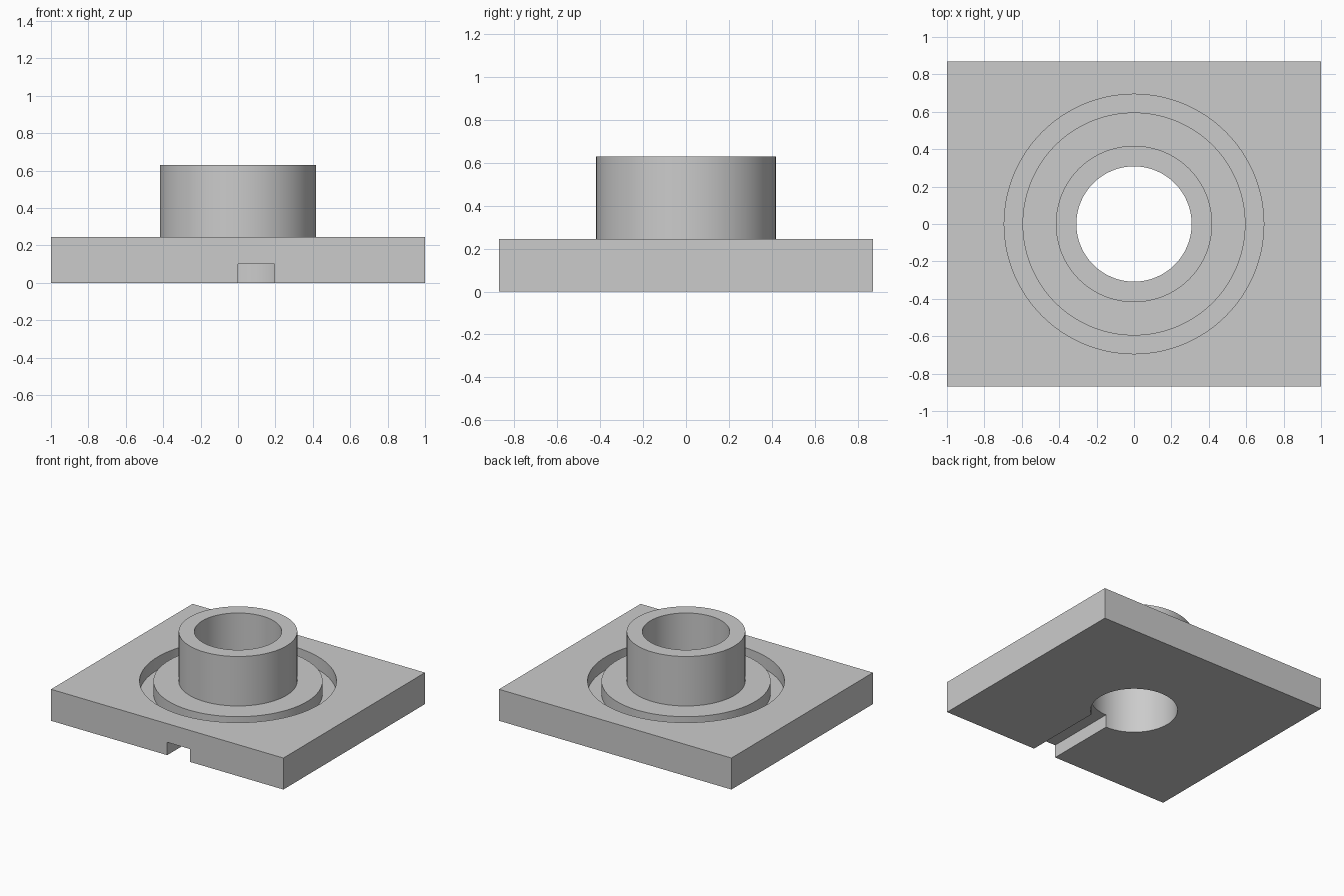
import bpy
import bmesh
import math
from mathutils import Matrix, Vector

cube = bpy.data.objects.get("Cube")
if cube:
    bpy.data.objects.remove(cube, do_unlink=True)

SEGMENTS = 128
PLATE_TOP = 0.245
BOSS_TOP = 0.63
GROOVE_DEPTH = 0.1

grey = bpy.data.materials.new("plain grey")
grey.use_nodes = True
colour = (0.6, 0.6, 0.6, 1)
grey.diffuse_color = colour
grey.node_tree.nodes["Principled BSDF"].inputs["Base Color"].default_value = colour


def make_object(name, bm):
    bmesh.ops.recalc_face_normals(bm, faces=bm.faces)
    mesh = bpy.data.meshes.new(name)
    bm.to_mesh(mesh)
    bm.free()
    mesh.materials.append(grey)
    obj = bpy.data.objects.new(name, mesh)
    bpy.context.collection.objects.link(obj)
    return obj


def box(name, low, high):
    low, high = Vector(low), Vector(high)
    bm = bmesh.new()
    placing = Matrix.Translation((low + high) / 2) @ Matrix.Diagonal((*(high - low), 1))
    bmesh.ops.create_cube(bm, size=1, matrix=placing)
    return make_object(name, bm)


def cylinder(name, radius, bottom, top):
    bm = bmesh.new()
    bmesh.ops.create_cone(bm, cap_ends=True, segments=SEGMENTS, radius1=radius, radius2=radius,
                          depth=top - bottom,
                          matrix=Matrix.Translation((0, 0, (bottom + top) / 2)))
    return make_object(name, bm)


def ring(name, inner, outer, bottom, top):
    # Square section swept round the z axis
    bm = bmesh.new()
    section = [(inner, bottom), (outer, bottom), (outer, top), (inner, top)]
    loops = []
    for i in range(SEGMENTS):
        a = math.tau * i / SEGMENTS
        loops.append([bm.verts.new((r * math.cos(a), r * math.sin(a), z)) for r, z in section])
    for i, here in enumerate(loops):
        after = loops[(i + 1) % SEGMENTS]
        for j in range(4):
            k = (j + 1) % 4
            bm.faces.new((here[j], after[j], after[k], here[k]))
    return make_object(name, bm)


def combine(target, tool, operation):
    # Apply the boolean and discard its tool
    mod = target.modifiers.new(tool.name, 'BOOLEAN')
    mod.operation = operation
    mod.solver = 'EXACT'
    mod.object = tool
    bpy.context.view_layer.objects.active = target
    bpy.ops.object.modifier_apply(modifier=mod.name)
    bpy.data.objects.remove(tool, do_unlink=True)


# Rectangular plate with a raised round boss
base = box("flanged_base", (-1, -0.87, 0), (1, 0.87, PLATE_TOP))
combine(base, cylinder("boss", 0.418, 0.12, BOSS_TOP), 'UNION')

# Ring groove, through bore and drain slot under the front edge
combine(base, ring("groove", 0.596, 0.694, PLATE_TOP - GROOVE_DEPTH, 0.4), 'DIFFERENCE')
combine(base, cylinder("bore", 0.308, -0.2, 0.9), 'DIFFERENCE')
combine(base, box("slot", (0, -1, -0.1), (0.195, -0.1, 0.1)), 'DIFFERENCE')

# Smooth round walls with crisp edges
bpy.ops.object.select_all(action='DESELECT')
base.select_set(True)
bpy.context.view_layer.objects.active = base
bpy.ops.object.shade_smooth_by_angle(angle=math.radians(30))
